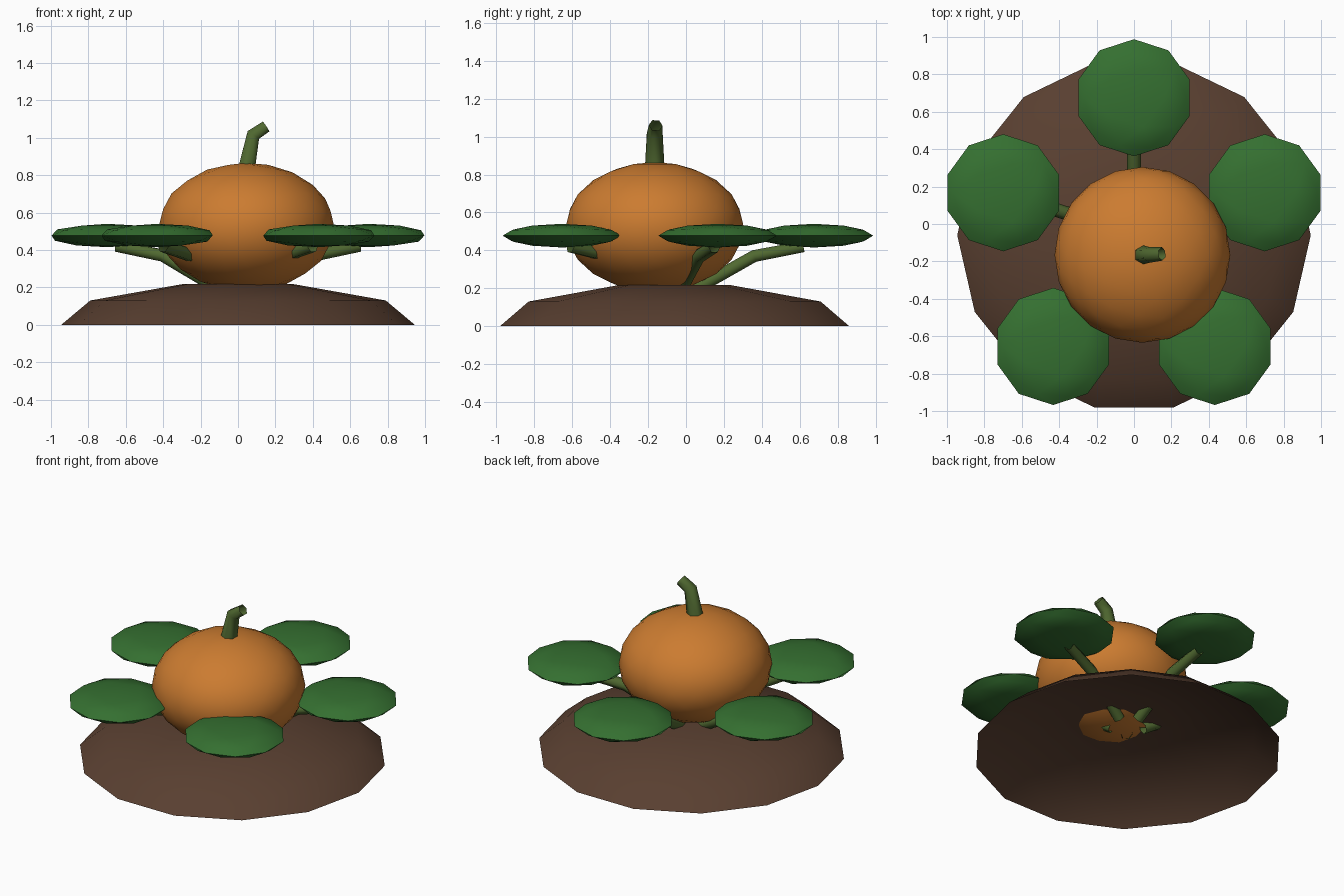
import bpy, bmesh, math

if "Cube" in bpy.data.objects:
    bpy.data.objects.remove(bpy.data.objects["Cube"])

CY = -0.06  # centre of the mound and leaf ring in y


def material(name, rgb):
    m = bpy.data.materials.new(name)
    m.diffuse_color = (*rgb, 1)
    m.use_nodes = True
    m.node_tree.nodes["Principled BSDF"].inputs["Base Color"].default_value = m.diffuse_color
    return m


ORANGE = material("orange_skin", (0.60, 0.20, 0.03))
SOIL = material("soil", (0.10, 0.05, 0.03))
LEAF = material("leaf_green", (0.035, 0.16, 0.03))
STEM = material("stem_green", (0.08, 0.14, 0.03))


def finish(ob, name, mat, angle):
    ob.name = name
    ob.data.materials.clear()
    ob.data.materials.append(mat)
    bpy.ops.object.select_all(action='DESELECT')
    ob.select_set(True)
    bpy.context.view_layer.objects.active = ob
    bpy.ops.object.shade_smooth_by_angle(angle=math.radians(angle))


def ball(name, loc, scale, subdiv, mat):
    bpy.ops.mesh.primitive_ico_sphere_add(subdivisions=subdiv, radius=1, location=loc)
    ob = bpy.context.object
    ob.scale = scale
    bpy.ops.object.transform_apply(location=False, rotation=False, scale=True)
    finish(ob, name, mat, 60)


def tube(name, points, radii, mat):
    # six-sided open tube along a path
    cu = bpy.data.curves.new(name, 'CURVE')
    cu.dimensions = '3D'
    cu.bevel_depth = 1.0
    cu.bevel_resolution = 1
    sp = cu.splines.new('POLY')
    sp.points.add(len(points) - 1)
    for p, co, r in zip(sp.points, points, radii):
        p.co = (*co, 1)
        p.radius = r
    ob = bpy.data.objects.new(name, cu)
    bpy.context.collection.objects.link(ob)
    bpy.ops.object.select_all(action='DESELECT')
    ob.select_set(True)
    bpy.context.view_layer.objects.active = ob
    bpy.ops.object.convert(target='MESH')
    finish(bpy.context.object, name, mat, 65)


# Soil mound: 14-sided stepped dome, open underneath
bm = bmesh.new()
N = 14
rings = []
for r, z in ((0.945, 0.0), (0.79, 0.13), (0.30, 0.217)):
    rings.append([bm.verts.new((r * math.cos(2 * math.pi * i / N),
                                r * math.sin(2 * math.pi * i / N), z)) for i in range(N)])
for a, b in zip(rings, rings[1:]):
    for i in range(N):
        j = (i + 1) % N
        bm.faces.new((a[i], a[j], b[j], b[i]))
bm.faces.new(rings[-1])
me = bpy.data.meshes.new("soil_mound")
bm.to_mesh(me)
bm.free()
mound = bpy.data.objects.new("soil_mound", me)
mound.location = (0, CY, 0)
bpy.context.collection.objects.link(mound)
finish(mound, "soil_mound", SOIL, 45)

# Pumpkin and its bent stalk
ball("pumpkin", (0.045, -0.165, 0.523), (0.47, 0.47, 0.343), 3, ORANGE)
tube("pumpkin_stalk",
     [(0.045, -0.165, 0.83), (0.082, -0.165, 1.015), (0.15, -0.16, 1.06)],
     [0.052, 0.042, 0.036], STEM)

# Five leaves on bent stems
for k in range(5):
    a = math.radians(90 + 72 * k)
    at = lambda r, z: (r * math.cos(a), CY + r * math.sin(a), z)
    ball(f"leaf_{k + 1}", at(0.735, 0.4775), (0.313, 0.313, 0.0625), 2, LEAF)
    tube(f"leaf_stem_{k + 1}", [at(0.10, 0.19), at(0.42, 0.37), at(0.68, 0.42)],
         [0.038, 0.037, 0.034], STEM)
